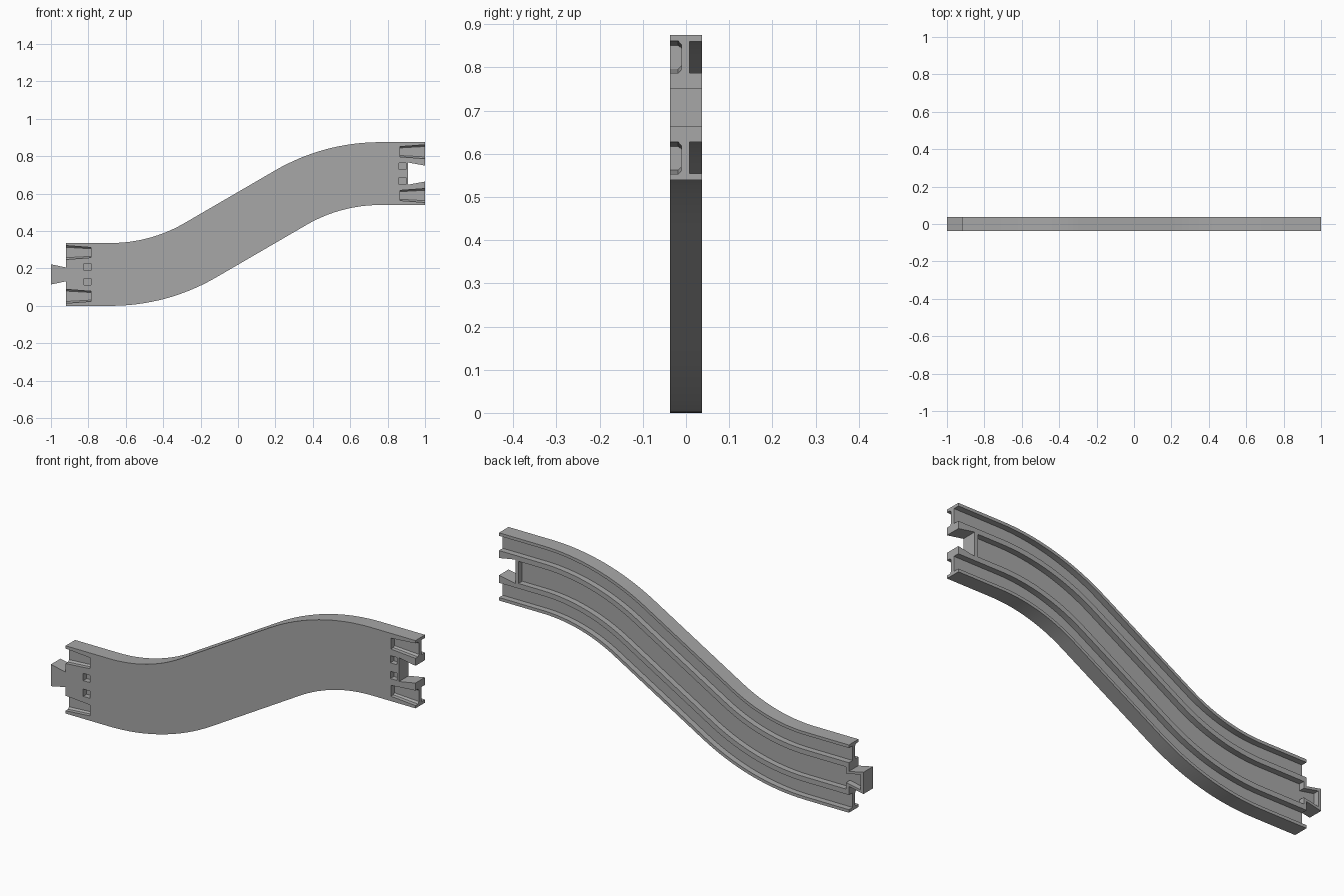
import bpy, bmesh, math

if "Cube" in bpy.data.objects:
    bpy.data.objects.remove(bpy.data.objects["Cube"], do_unlink=True)

FRONT, BACK, FLOOR = -0.0375, 0.0375, 0.008
HALF = 0.168                      # half the track width
LOW, HIGH = 0.168, 0.707          # centre line height at each end
LEFT, RIGHT = -0.92, 1.0          # ends of the track body
RADIUS, SWING = 0.951, math.radians(30)

grey = bpy.data.materials.new("light grey plastic")
grey.use_nodes = True
colour = (0.39, 0.39, 0.39, 1)
grey.diffuse_color = colour
grey.node_tree.nodes["Principled BSDF"].inputs["Base Color"].default_value = colour


def loft(name, rings):
    """Closed solid through a list of equal-sized point rings."""
    bm = bmesh.new()
    loops = [[bm.verts.new(p) for p in ring] for ring in rings]
    count = len(loops[0])
    for a, b in zip(loops, loops[1:]):
        for i in range(count):
            j = (i + 1) % count
            bm.faces.new((a[i], a[j], b[j], b[i]))
    bm.faces.new(loops[0])
    bm.faces.new(loops[-1])
    bmesh.ops.recalc_face_normals(bm, faces=bm.faces)
    mesh = bpy.data.meshes.new(name)
    bm.to_mesh(mesh)
    bm.free()
    mesh.materials.append(grey)
    obj = bpy.data.objects.new(name, mesh)
    bpy.context.collection.objects.link(obj)
    return obj


def wedge(name, x0, half0, x1, half1, z, y0, y1):
    """Block whose height changes from half0 at x0 to half1 at x1."""
    outline = [(x0, z - half0), (x1, z - half1), (x1, z + half1), (x0, z + half0)]
    return loft(name, [[(x, y, h) for x, h in outline] for y in (y0, y1)])


def combine(target, tool, operation):
    """Bake one boolean step and discard the tool."""
    tool.hide_render = True
    mod = target.modifiers.new(operation, "BOOLEAN")
    mod.operation, mod.object, mod.solver = operation, tool, "EXACT"
    graph = bpy.context.evaluated_depsgraph_get()
    mesh = bpy.data.meshes.new_from_object(target.evaluated_get(graph))
    target.modifiers.clear()
    target.data = mesh
    bpy.data.objects.remove(tool, do_unlink=True)


# Centre line: flat, arc up, slope, arc back to flat
def s_path():
    mid_x, mid_z = (LEFT + RIGHT) / 2, (LOW + HIGH) / 2
    start = -0.68
    half = [(LEFT, LOW, 0)]
    for i in range(17):
        a = SWING * i / 16
        half.append((start + RADIUS * math.sin(a), LOW + RADIUS * (1 - math.cos(a)), a))
    return half + [(2 * mid_x - x, 2 * mid_z - z, a) for x, z, a in reversed(half)]


# Cross-section: flat plate with two rims and two inner rails on the back
side = [(HALF, FRONT), (HALF, BACK), (0.153, BACK), (0.153, FLOOR),
        (0.08, FLOOR), (0.08, BACK), (0.055, BACK), (0.055, FLOOR)]
section = side + [(-o, y) for o, y in reversed(side)]
track = loft("track", [[(x - o * math.sin(a), y, z + o * math.cos(a)) for o, y in section]
                       for x, z, a in s_path()])

# End walls of the centre channel
combine(track, wedge("left_wall", LEFT, 0.065, -0.905, 0.065, LOW, -0.02, BACK), "UNION")
combine(track, wedge("right_wall", 0.893, 0.065, RIGHT, 0.065, HIGH, -0.02, BACK), "UNION")

# Dovetail tab, hollow from the back, and its matching notch
combine(track, wedge("tab", -1, 0.054, -0.91, 0.035, LOW, FRONT, BACK), "UNION")
combine(track, wedge("tab_hollow", -0.985, 0.038, -0.895, 0.02, LOW, FLOOR, 0.06), "DIFFERENCE")
combine(track, wedge("notch", 0.91, 0.059, 1.01, 0.041, HIGH, -0.06, 0.06), "DIFFERENCE")

# Tapered pockets and small square holes in the front face
pocket = [(-1, -0.05), (-1, -0.018), (-0.75, -0.01), (0.75, -0.01), (1, -0.018), (1, -0.05)]
for end, inner, hole_x, centre in ((LEFT - 0.01, -0.785, -0.805, LOW),
                                   (RIGHT + 0.01, 0.865, 0.88, HIGH)):
    for sign in (-1, 1):
        z = centre + sign * 0.117
        cutter = loft("pocket", [[(x, y, z + o * h) for o, y in pocket]
                                 for x, h in ((end, 0.038), (inner, 0.027))])
        combine(track, cutter, "DIFFERENCE")
        z = centre + sign * 0.039
        combine(track, wedge("hole", hole_x - 0.018, 0.018, hole_x + 0.018, 0.018,
                             z, -0.06, -0.01), "DIFFERENCE")

# Smooth curved sides, sharp corners
bpy.ops.object.select_all(action="DESELECT")
track.select_set(True)
bpy.context.view_layer.objects.active = track
bpy.ops.object.shade_smooth_by_angle(angle=math.radians(20))
